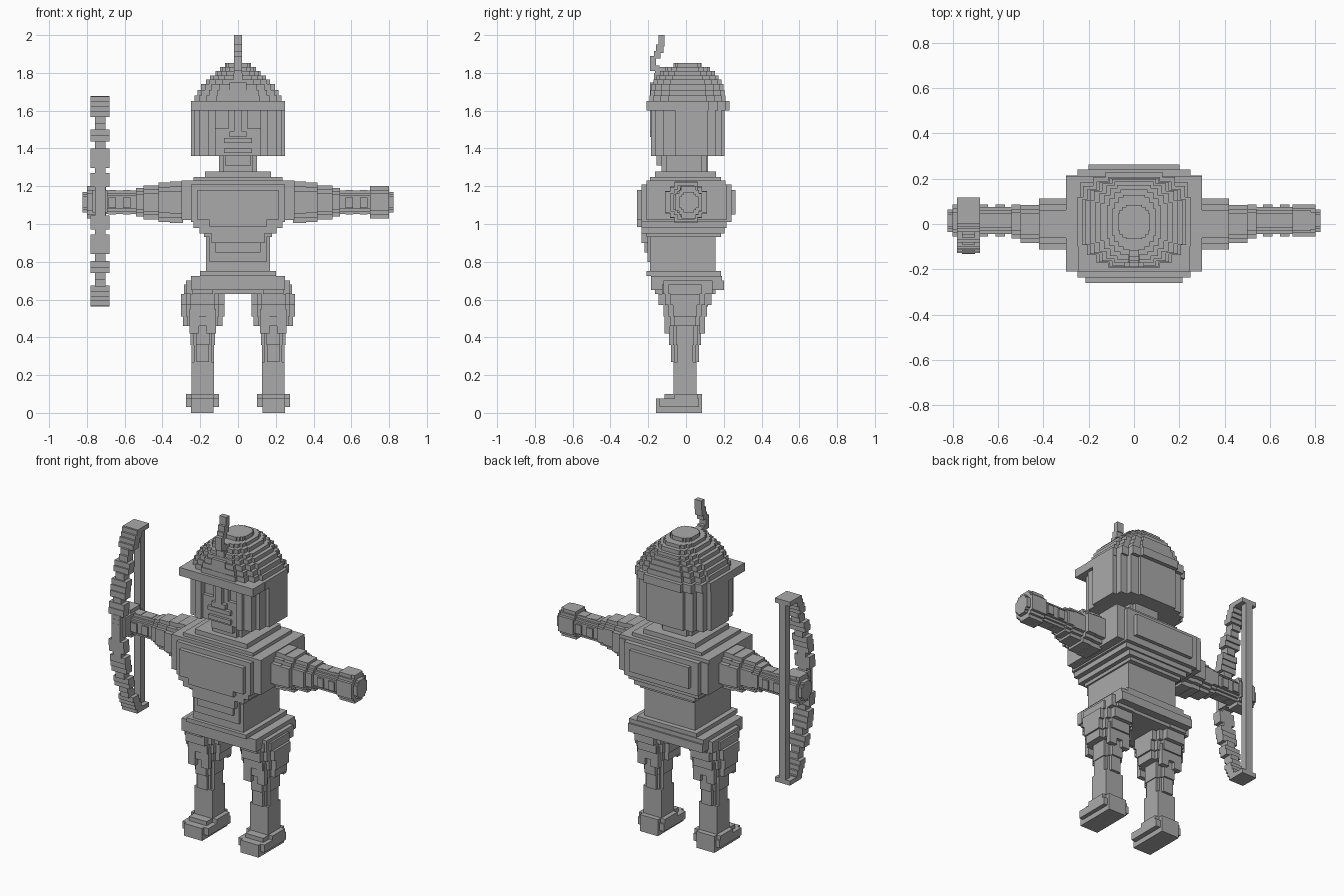
import bpy, bmesh

if "Cube" in bpy.data.objects:
    bpy.data.objects.remove(bpy.data.objects["Cube"], do_unlink=True)

grey = bpy.data.materials.new("plain grey")
grey.use_nodes = True
grey.diffuse_color = (0.4, 0.4, 0.4, 1)
grey.node_tree.nodes["Principled BSDF"].inputs["Base Color"].default_value = (0.4, 0.4, 0.4, 1)

# Quarter outlines of stepped round cross-sections, as (reach, half width) pairs
ROUND = [(1, .5), (.9, .72), (.72, .9), (.5, 1)]
CROSS = [(1, .55), (.76, .76), (.55, 1)]
BLOCK = [(1, 1)]


def outline(steps):
    quarter = []
    for i, (a, b) in enumerate(steps):
        if i:
            quarter.append((a, steps[i - 1][1]))
        quarter.append((a, b))
    flip = quarter[::-1]
    return (quarter + [(-a, b) for a, b in flip]
            + [(-a, -b) for a, b in quarter] + [(a, -b) for a, b in flip])


class Part:
    """Collects blocks and stepped prisms into one object."""

    def __init__(self, name, mirrored=False):
        self.name, self.mirrored, self.bm = name, mirrored, bmesh.new()

    def prism(self, centre, radii, low, high, steps=CROSS, axis="z"):
        (cu, cv), (ru, rv) = centre, radii
        place = (lambda u, v, w: (u, v, w)) if axis == "z" else (lambda u, v, w: (w, u, v))
        pts = [(cu + ru * a, cv + rv * b) for a, b in outline(steps)]
        bottom = [self.bm.verts.new(place(u, v, low)) for u, v in pts]
        top = [self.bm.verts.new(place(u, v, high)) for u, v in pts]
        self.bm.faces.new(bottom[::-1])
        self.bm.faces.new(top)
        for i in range(len(pts)):
            j = (i + 1) % len(pts)
            self.bm.faces.new((bottom[i], bottom[j], top[j], top[i]))

    def box(self, x, y, z):
        self.prism(((x[0] + x[1]) / 2, (y[0] + y[1]) / 2),
                   ((x[1] - x[0]) / 2, (y[1] - y[0]) / 2), z[0], z[1], BLOCK)

    def slab(self, half, y, z):
        self.box((-half, half), y, z)

    def finish(self):
        bmesh.ops.recalc_face_normals(self.bm, faces=self.bm.faces)
        mesh = bpy.data.meshes.new(self.name)
        self.bm.to_mesh(mesh)
        self.bm.free()
        mesh.materials.append(grey)
        ob = bpy.data.objects.new(self.name, mesh)
        bpy.context.collection.objects.link(ob)
        if self.mirrored:
            mod = ob.modifiers.new("other side", "MIRROR")
            mod.use_mirror_merge = False


# Feet
feet = Part("feet", True)
feet.box((.13, .25), (-.16, .085), (0, .03))
feet.box((.10, .275), (-.14, .07), (.03, .075))
feet.box((.13, .25), (-.16, .085), (.03, .075))
feet.box((.13, .25), (-.115, .085), (.075, .1))
feet.box((.10, .275), (-.06, .06), (.075, .1))
feet.finish()

# Legs: slim shins swelling into knobbly thighs
legs = Part("legs", True)
for low, high, rx, ry in ((.1, .27, .06, .06), (.27, .36, .06, .075), (.36, .46, .065, .085),
                          (.46, .51, .105, .105), (.51, .57, .115, .115),
                          (.57, .63, .115, .14), (.63, .68, .1, .16)):
    legs.prism((.187, -.005), (rx, ry), low, high, BLOCK if high < .3 else CROSS)
for dx in (-.045, .045):
    for y in (-.1, .085):
        legs.box((.187 + dx - .025, .187 + dx + .025), (y - .015, y + .015), (.42, .55))
legs.finish()

# Hips
hips = Part("hips")
for half, y, z in ((.16, (-.14, .15), (.63, .65)), (.275, (-.12, .14), (.63, .7)),
                   (.25, (-.185, .2), (.65, .70)), (.25, (-.185, .19), (.70, .725)),
                   (.2, (-.21, .185), (.725, .75))):
    hips.slab(half, y, z)
hips.finish()

# Waist with stepped belly plate
waist = Part("waist")
waist.slab(.17, (-.19, .155), (.74, .98))
for half, low, front in ((.15, .80, -.205), (.12, .85, -.22), (.14, .9, -.235)):
    waist.slab(half, (front, -.15), (low, .98))
waist.finish()

# Chest: flared rims, core, front and back plates, shoulder steps
chest = Part("chest")
for half, y, z in ((.18, (-.21, .185), (.93, .96)), (.205, (-.235, .205), (.95, .98)),
                   (.235, (-.235, .215), (.98, 1.03)), (.3, (-.21, .215), (1.02, 1.21)),
                   (.25, (-.235, .24), (1.01, 1.21)), (.215, (-.26, .22), (1.02, 1.18)),
                   (.15, (-.26, -.2), (.985, 1.02)), (.2, (.2, .262), (1.05, 1.18)),
                   (.3, (-.21, .21), (1.2, 1.23)), (.235, (-.19, .185), (1.22, 1.25)),
                   (.175, (-.165, .16), (1.245, 1.278))):
    chest.slab(half, y, z)
chest.finish()

# Neck
neck = Part("neck")
neck.prism((0, -.01), (.1, .12), 1.27, 1.37, [(1, .8), (.8, 1)])
neck.slab(.07, (-.155, -.1), (1.31, 1.37))
neck.finish()

# Arms: shoulder tapering to wrist, knobs, fist
arms = Part("arms", True)
for low, high, ry, rz, y in ((.29, .36, .112, .11, 0), (.36, .42, .112, .105, 0),
                             (.42, .5, .083, .09, 0), (.5, .54, .075, .075, .01),
                             (.54, .7, .06, .063, .015), (.7, .80, .07, .085, .015),
                             (.79, .823, .05, .055, .015)):
    arms.prism((y, 1.115), (ry, rz), low, high, CROSS, "x")
for x in (.5, .57, .645):
    arms.box((x, x + .04), (-.055, .085), (1.085, 1.14))
    arms.box((x, x + .04), (-.015, .045), (1.05, 1.18))
arms.box((.7, .78), (-.03, .06), (1.17, 1.2))
arms.finish()

# Head: rounded shell with an open front filled by the face
head = Part("head")
head.prism((0, .03), (.25, .175), 1.36, 1.62, ROUND)
for side in (-1, 1):
    for inner, outer, front in ((.12, .155, -.185), (.15, .205, -.165), (.2, .23, -.12)):
        xs = sorted((side * inner, side * outer))
        head.box(xs, (front, .05), (1.36, 1.62))
head.finish()

# Face: eye sockets are gaps between bars
face = Part("face")
face.slab(.13, (-.165, -.1), (1.36, 1.505))
face.slab(.05, (-.165, -.1), (1.5, 1.62))
face.slab(.13, (-.145, -.1), (1.5, 1.62))
face.slab(.022, (-.19, -.1), (1.48, 1.62))
face.slab(.045, (-.19, -.1), (1.46, 1.49))
face.slab(.075, (-.185, -.1), (1.43, 1.455))
face.slab(.075, (-.18, -.1), (1.375, 1.4))
face.finish()

# Helmet: brim, stepped dome and front crest
helmet = Part("helmet")
helmet.prism((0, .01), (.25, .22), 1.6, 1.65, ROUND)
helmet.slab(.248, (-.21, -.1), (1.6, 1.65))
for low, high, rx, ry in ((1.65, 1.68, .23, .2), (1.68, 1.71, .215, .195), (1.71, 1.74, .195, .19),
                          (1.74, 1.765, .17, .18), (1.765, 1.785, .148, .165),
                          (1.785, 1.81, .12, .145), (1.81, 1.83, .095, .12),
                          (1.83, 1.853, .07, .075)):
    helmet.prism((0, .008), (rx, ry), low, high, ROUND)
helmet.slab(.045, (-.19, 0), (1.64, 1.75))
helmet.slab(.025, (-.17, 0), (1.74, 1.8))
helmet.finish()

# Curled plume above the crest
plume = Part("plume")
for y, z in (((-.165, -.06), (1.79, 1.83)), ((-.19, -.14), (1.81, 1.84)),
             ((-.19, -.16), (1.83, 1.89)), ((-.17, -.135), (1.875, 1.915)),
             ((-.16, -.12), (1.905, 1.95)), ((-.145, -.115), (1.94, 2.0))):
    plume.slab(.022, y, z)
plume.finish()

# Bow: arched limbs of alternating wide and narrow bands, straight string, end plates
GRIP_X, MID = -.73, 1.12
bow = Part("bow")
bands = (0, .08, .15, .18, .28, .32, .38, .45, .555)
for flip in (-1, 1):
    for i in range(len(bands) - 1):
        half = .05 if i % 2 else .028
        pieces = max(1, round((bands[i + 1] - bands[i]) / .03))
        step = (bands[i + 1] - bands[i]) / pieces
        for k in range(pieces):
            a = bands[i] + k * step
            y = -.105 + .14 * ((a + step / 2) / .555) ** 2
            zs = sorted((MID + flip * (a - .004), MID + flip * (a + step)))
            bow.box((GRIP_X - half, GRIP_X + half), (y - .027, y + .027), zs)
    plate = sorted((MID + flip * .53, MID + flip * .557))
    bow.box((GRIP_X - .05, GRIP_X + .05), (.01, .117), plate)
bow.box((GRIP_X - .04, GRIP_X + .04), (-.1, .0), (1.06, 1.18))
bow.finish()

string = Part("bow_string")
string.box((GRIP_X - .022, GRIP_X + .022), (.075, .117), (.57, 1.67))
string.finish()
